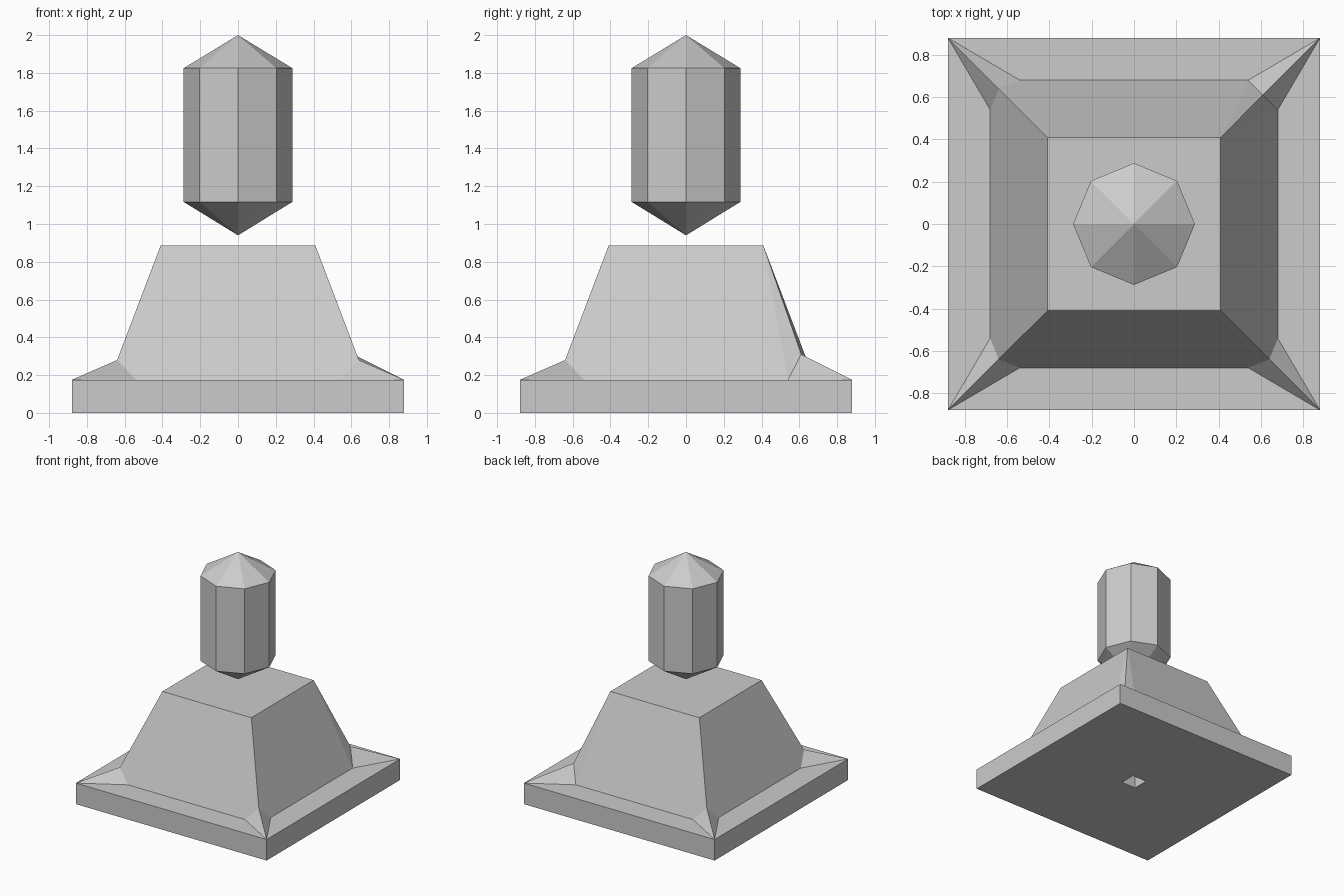
import bpy, bmesh, math
from mathutils import Vector

if "Cube" in bpy.data.objects:
    bpy.data.objects.remove(bpy.data.objects["Cube"])


def finish(name, bm):
    bmesh.ops.remove_doubles(bm, verts=bm.verts, dist=0.0005)
    bmesh.ops.recalc_face_normals(bm, faces=bm.faces)
    mesh = bpy.data.meshes.new(name)
    bm.to_mesh(mesh)
    bm.free()
    obj = bpy.data.objects.new(name, mesh)
    bpy.context.collection.objects.link(obj)
    return obj


def add_face(bm, *points):
    bm.faces.new([bm.verts.new(p) for p in points])


# Pedestal: slab, tapered block and corner braces as one skin, built side by side
SLAB, EDGE, TOP = 0.175, 0.88, 0.885
corners = [Vector(c) for c in ((-1, -1), (1, -1), (1, 1), (-1, 1))]


def at(c, half, z):
    return (c.x * half, c.y * half, z)


def ridge(c):
    # The back right brace is cut slightly deeper than the others
    return at(c, 0.61, 0.31) if c.x > 0 and c.y > 0 else at(c, 0.64, 0.28)


bm = bmesh.new()
for i, a in enumerate(corners):
    b = corners[(i + 1) % 4]
    along = (b - a) / 2
    out = Vector((along.y, -along.x))
    foot_a = (*(out * 0.68 - along * 0.54), SLAB)
    foot_b = (*(out * 0.68 + along * 0.54), SLAB)
    rim_a, rim_b = at(a, EDGE, SLAB), at(b, EDGE, SLAB)
    top_a, top_b = at(a, 0.41, TOP), at(b, 0.41, TOP)
    # slab wall and top border
    add_face(bm, at(a, EDGE, 0), at(b, EDGE, 0), rim_b, rim_a)
    add_face(bm, rim_a, rim_b, foot_b, foot_a)
    # sloping side with its clipped ends
    add_face(bm, foot_a, foot_b, top_b, top_a)
    add_face(bm, foot_a, top_a, ridge(a))
    add_face(bm, foot_b, ridge(b), top_b)
    # corner brace halves
    add_face(bm, rim_a, foot_a, ridge(a))
    add_face(bm, foot_b, rim_b, ridge(b))
    # underside around the small square socket
    add_face(bm, at(a, EDGE, 0), at(a, 0.067, 0), at(b, 0.067, 0), at(b, EDGE, 0))
    add_face(bm, at(a, 0.067, 0), at(a, 0.067, 0.2), at(b, 0.067, 0.2), at(b, 0.067, 0))
add_face(bm, *[at(c, 0.41, TOP) for c in corners])
add_face(bm, *[at(c, 0.067, 0.2) for c in corners])
finish("pedestal", bm)

# Floating crystal: eight-sided prism with pointed ends
bm = bmesh.new()
profile = [(0, 0.94), (0.288, 1.117), (0.288, 1.825), (0, 2.0)]
for k in range(8):
    t0, t1 = k * math.pi / 4, (k + 1) * math.pi / 4
    left = [(r * math.cos(t0), r * math.sin(t0), z) for r, z in profile]
    right = [(r * math.cos(t1), r * math.sin(t1), z) for r, z in profile]
    add_face(bm, left[0], right[1], left[1])
    add_face(bm, left[1], right[1], right[2], left[2])
    add_face(bm, left[2], right[2], left[3])
finish("crystal", bm)
